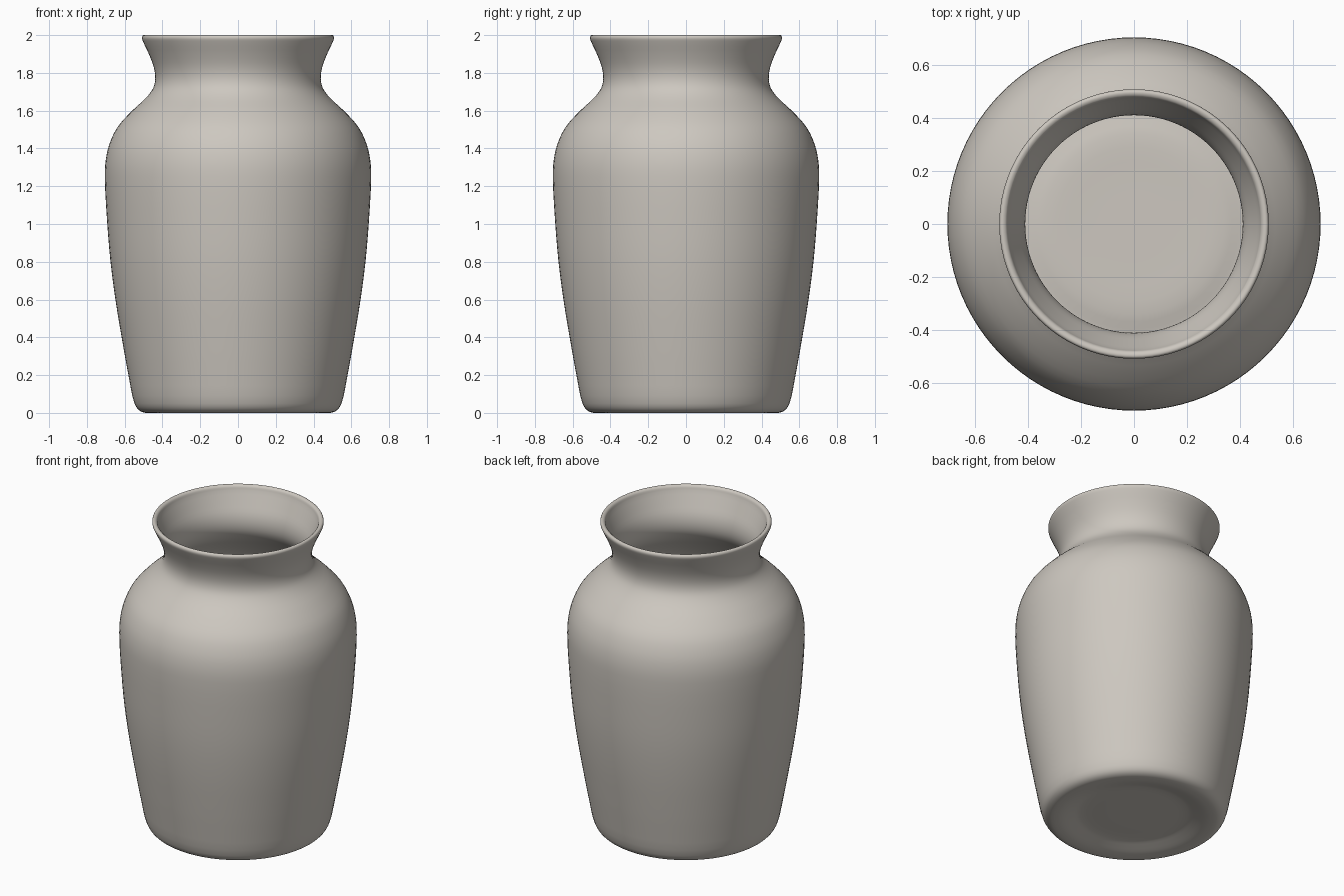
import bpy, bmesh, math

if "Cube" in bpy.data.objects:
    bpy.data.objects.remove(bpy.data.objects["Cube"])

SEGMENTS = 96

# (radius, height) control points, from underside centre, up the outside, down the inside
PROFILE = [
    (0.0, 0.03), (0.18, 0.03), (0.32, 0.03), (0.37, 0.018), (0.43, 0.003), (0.49, 0.0),
    (0.525, 0.015), (0.548, 0.05), (0.58, 0.2), (0.616, 0.4), (0.649, 0.6), (0.675, 0.8),
    (0.692, 1.0), (0.705, 1.25), (0.70, 1.34), (0.682, 1.42), (0.64, 1.51),
    (0.56, 1.60), (0.485, 1.67), (0.449, 1.72), (0.438, 1.77), (0.446, 1.83),
    (0.472, 1.90), (0.50, 1.96), (0.509, 1.985), (0.504, 1.998), (0.494, 2.0),
    (0.482, 1.993), (0.474, 1.97), (0.445, 1.90), (0.418, 1.83), (0.411, 1.77),
    (0.422, 1.715), (0.46, 1.655), (0.535, 1.585), (0.613, 1.50), (0.653, 1.41),
    (0.675, 1.25), (0.662, 1.0), (0.619, 0.6), (0.55, 0.2), (0.515, 0.075),
    (0.48, 0.045), (0.42, 0.045), (0.34, 0.06), (0.18, 0.06), (0.0, 0.06),
]


def smooth_curve(pts, steps=3):
    """Catmull-Rom curve (centripetal) through the points."""
    out = []
    n = len(pts)
    for i in range(n - 1):
        p1, p2 = pts[i], pts[i + 1]
        p0 = pts[i - 1] if i else (2 * p1[0] - p2[0], p1[1])
        p3 = pts[i + 2] if i + 2 < n else (2 * p2[0] - p1[0], p2[1])
        t = [0.0]
        for a, b in ((p0, p1), (p1, p2), (p2, p3)):
            t.append(t[-1] + math.sqrt(math.dist(a, b)))
        for s in range(steps):
            u = t[1] + (t[2] - t[1]) * s / steps
            mix = lambda a, b, i0, i1: tuple(
                ((t[i1] - u) * x + (u - t[i0]) * y) / (t[i1] - t[i0]) for x, y in zip(a, b))
            a1, a2, a3 = mix(p0, p1, 0, 1), mix(p1, p2, 1, 2), mix(p2, p3, 2, 3)
            b1, b2 = mix(a1, a2, 0, 2), mix(a2, a3, 1, 3)
            out.append(mix(b1, b2, 1, 2))
    return out + [pts[-1]]


# Vase: one closed wall turned around the z axis
bm = bmesh.new()
curve = smooth_curve(PROFILE)
rings = []
for r, z in curve:
    if r < 1e-4:
        rings.append([bm.verts.new((0, 0, z))])
    else:
        rings.append([bm.verts.new((r * math.cos(a), r * math.sin(a), max(z, 0)))
                      for a in (2 * math.pi * k / SEGMENTS for k in range(SEGMENTS))])
for lo, hi in zip(rings, rings[1:]):
    for k in range(SEGMENTS):
        j = (k + 1) % SEGMENTS
        if len(lo) == 1:
            bm.faces.new((lo[0], hi[j], hi[k]))
        elif len(hi) == 1:
            bm.faces.new((lo[k], lo[j], hi[0]))
        else:
            bm.faces.new((lo[k], lo[j], hi[j], hi[k]))
bmesh.ops.recalc_face_normals(bm, faces=bm.faces)
for f in bm.faces:
    f.smooth = True

mesh = bpy.data.meshes.new("vase")
bm.to_mesh(mesh)
bm.free()
vase = bpy.data.objects.new("vase", mesh)
bpy.context.collection.objects.link(vase)

# Single warm grey clay colour
clay = bpy.data.materials.new("warm grey clay")
clay.diffuse_color = (0.61, 0.575, 0.525, 1.0)
clay.use_nodes = True
clay.node_tree.nodes["Principled BSDF"].inputs["Base Color"].default_value = clay.diffuse_color
mesh.materials.append(clay)
